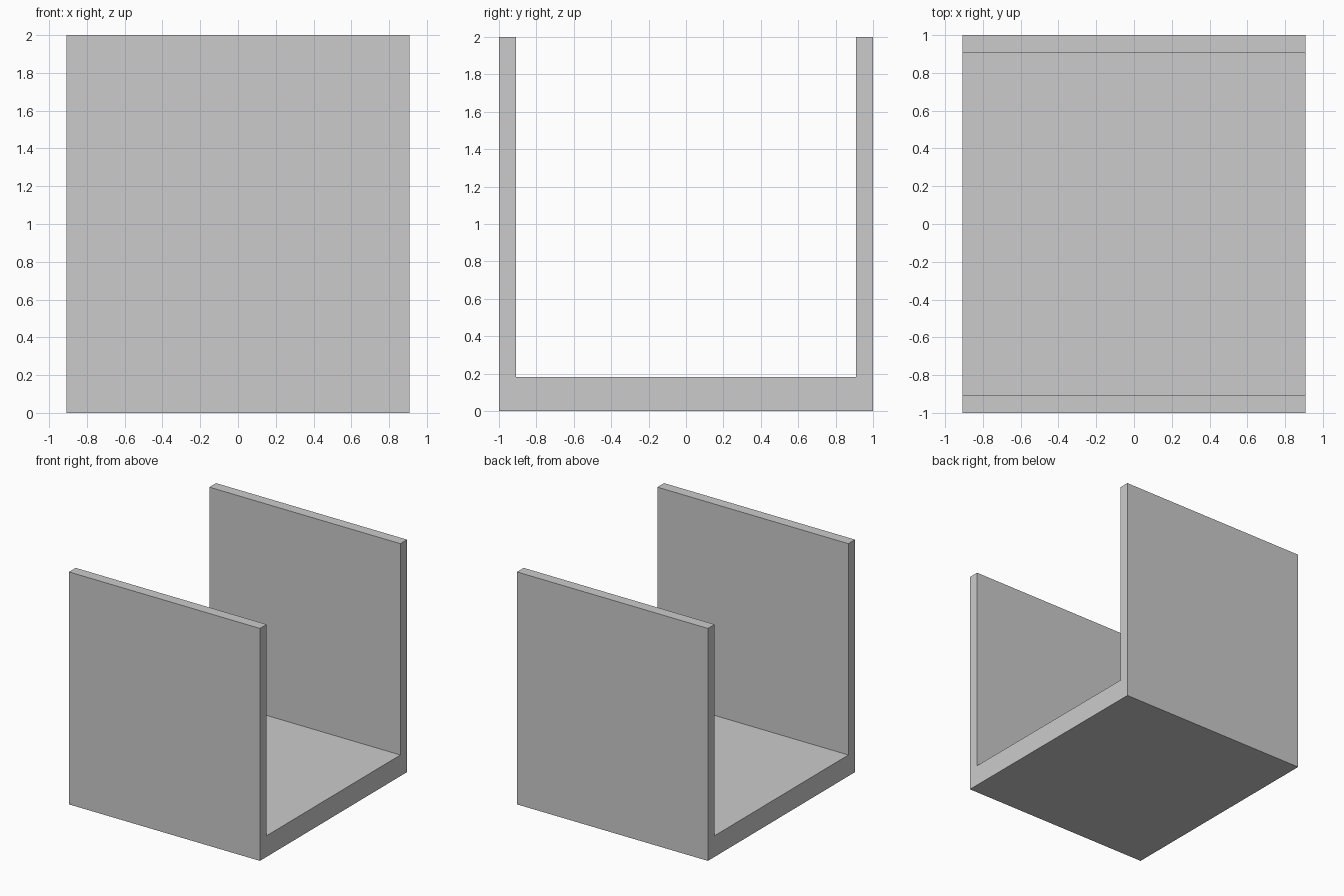
import bpy
import bmesh

if "Cube" in bpy.data.objects:
    bpy.data.objects.remove(bpy.data.objects["Cube"])

HALF_X = 0.909   # half length of the channel
OUT_Y = 1.0      # outer wall faces
IN_Y = 0.909     # inner wall faces
FLOOR = 0.182    # floor thickness
HEIGHT = 2.0

# U-shaped cross-section in the YZ plane
half = [(OUT_Y, 0), (OUT_Y, HEIGHT), (IN_Y, HEIGHT), (IN_Y, FLOOR)]
profile = half + [(-y, z) for y, z in reversed(half)]

# Extrude the section along x into one open channel
bm = bmesh.new()
section = bm.faces.new([bm.verts.new((-HALF_X, y, z)) for y, z in profile])
ext = bmesh.ops.extrude_face_region(bm, geom=[section], use_keep_orig=True)
new_verts = [g for g in ext["geom"] if isinstance(g, bmesh.types.BMVert)]
bmesh.ops.translate(bm, verts=new_verts, vec=(2 * HALF_X, 0, 0))
bmesh.ops.recalc_face_normals(bm, faces=bm.faces)

mesh = bpy.data.meshes.new("u_channel")
bm.to_mesh(mesh)
bm.free()
bpy.context.collection.objects.link(bpy.data.objects.new("u_channel", mesh))
